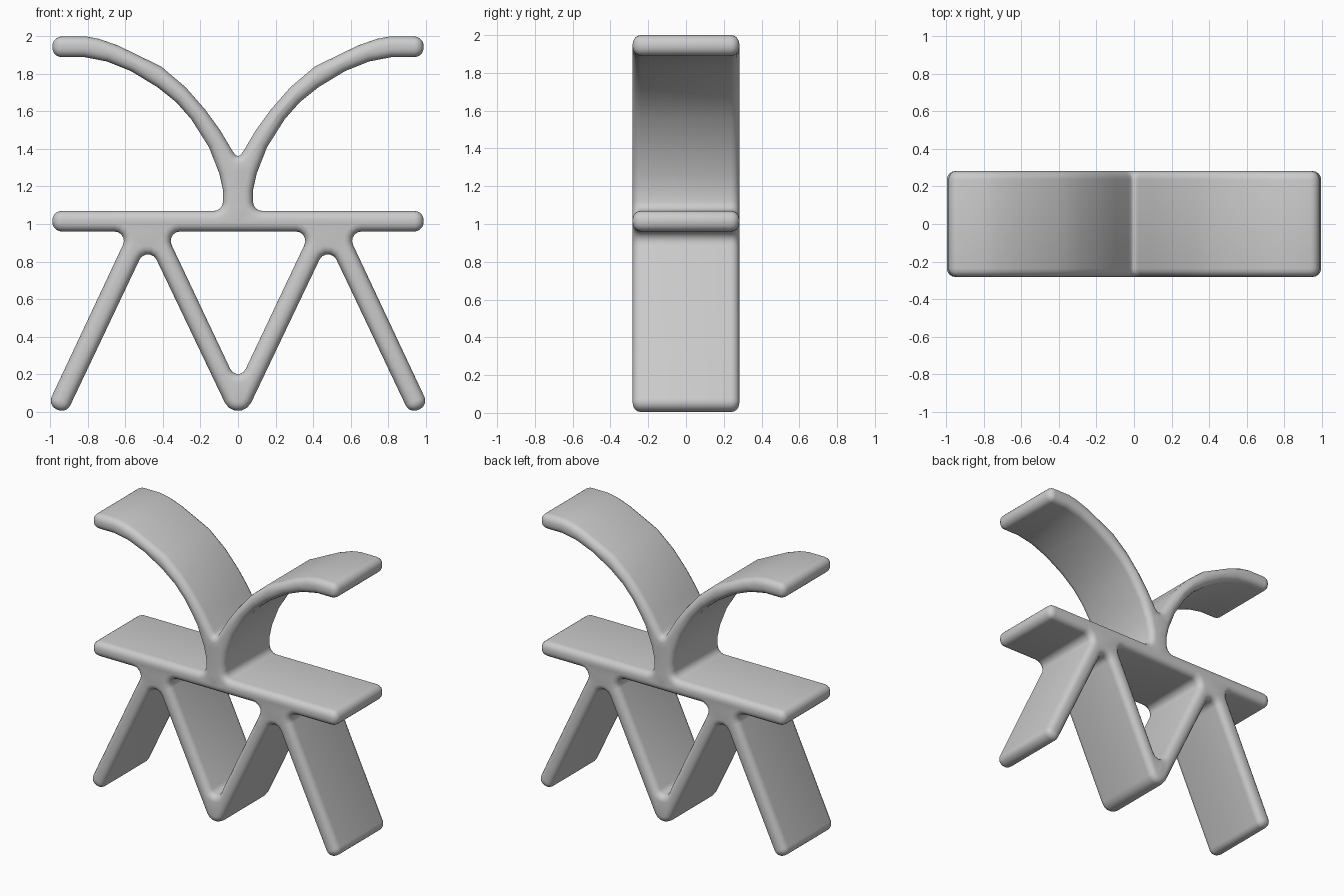
import bpy
import bmesh
from math import cos, sin, tan, pi
from mathutils import Vector

HALF_DEPTH = 0.282   # half the width of the bands, along y
ROUND = 0.045        # rounding of the long edges
EDGE_STEPS = 4
CORNER_STEPS = 5

cube = bpy.data.objects.get("Cube")
if cube:
    bpy.data.objects.remove(cube, do_unlink=True)


def mirrored(half):
    """Close a right-hand half outline whose first and last points lie on x = 0."""
    return half + [(-x, z, r) for x, z, r in reversed(half[1:-1])]


def filleted(corners):
    """Turn (x, z, radius) corners into a polygon with rounded corners."""
    points = []
    for i, (x, z, radius) in enumerate(corners):
        here = Vector((x, z))
        before = (Vector(corners[i - 1][:2]) - here).normalized()
        after = (Vector(corners[(i + 1) % len(corners)][:2]) - here).normalized()
        if radius == 0:
            points.append(here)
            continue
        half_angle = before.angle(after) / 2
        start = here + before * (radius / tan(half_angle))
        end = here + after * (radius / tan(half_angle))
        centre = here + (before + after).normalized() * (radius / sin(half_angle))
        sweep = pi - 2 * half_angle
        for step in range(CORNER_STEPS + 1):
            t = step / CORNER_STEPS
            a, b = sin((1 - t) * sweep) / sin(sweep), sin(t * sweep) / sin(sweep)
            points.append(centre + (start - centre) * a + (end - centre) * b)
    return points


def inset(points, amount):
    """Move every point to the left of the direction of travel."""
    moved = []
    for i, here in enumerate(points):
        d_in = (here - points[i - 1]).normalized()
        d_out = (points[(i + 1) % len(points)] - here).normalized()
        n_in, n_out = Vector((-d_in.y, d_in.x)), Vector((-d_out.y, d_out.x))
        moved.append(here + (n_in + n_out) * (amount / (1 + n_in.dot(n_out))))
    return moved


def rounded_slab(name, outlines, material):
    """Extrude the outlines along y with rounded rims and flat ends."""
    bm = bmesh.new()
    rim = [pi / 2 * k / EDGE_STEPS for k in range(EDGE_STEPS + 1)]
    front = [(ROUND * (1 - sin(a)), -HALF_DEPTH + ROUND * (1 - cos(a))) for a in rim]
    layers = front + [(amount, -y) for amount, y in reversed(front)]
    caps = ([], [])
    for outline in outlines:
        rings = [[bm.verts.new((p.x, y, p.y)) for p in inset(outline, amount)]
                 for amount, y in layers]
        count = len(outline)
        for low, high in zip(rings, rings[1:]):
            for i in range(count):
                j = (i + 1) % count
                bm.faces.new((low[i], low[j], high[j], high[i]))
        for cap, ring in zip(caps, (rings[0], rings[-1])):
            cap += [bm.edges.get((ring[i - 1], ring[i])) for i in range(count)]
    for cap in caps:
        bmesh.ops.triangle_fill(bm, edges=cap, use_beauty=True)
    bmesh.ops.recalc_face_normals(bm, faces=bm.faces)
    mesh = bpy.data.meshes.new(name)
    bm.to_mesh(mesh)
    bm.free()
    mesh.materials.append(material)
    obj = bpy.data.objects.new(name, mesh)
    bpy.context.collection.objects.link(obj)
    bpy.ops.object.select_all(action='DESELECT')
    obj.select_set(True)
    bpy.context.view_layer.objects.active = obj
    bpy.ops.object.shade_smooth_by_angle(angle=pi / 7)
    return obj


grey = bpy.data.materials.new("light_grey")
grey.use_nodes = True
colour = (0.6, 0.6, 0.6, 1)
grey.diffuse_color = colour
grey.node_tree.nodes["Principled BSDF"].inputs["Base Color"].default_value = colour

# Legs: inner V, then the splayed outer leg up to the seat
legs = [(0, -0.10, 0.078), (0.48, 0.905, 0.05), (0.916, -0.013, 0.05),
        (1.015, 0.034, 0.05), (0.58, 0.96, 0.05)]
# Flat seat with rounded tips, meeting the short post
seat = [(0.99, 0.96, 0.05), (0.99, 1.07, 0.05), (0.08, 1.07, 0.05)]
# Curved arm: underside outwards, tip, then the upper side back to the fork
arm_under = [(0.08, 1.18, 0), (0.1, 1.27, 0), (0.155, 1.41, 0), (0.25, 1.56, 0),
             (0.33, 1.65, 0), (0.43, 1.73, 0), (0.57, 1.815, 0), (0.7, 1.867, 0),
             (0.82, 1.89, 0)]
arm_tip = [(0.99, 1.89, 0.05), (0.99, 2.0, 0.05)]
arm_upper = [(0.81, 2.0, 0), (0.74, 1.987, 0), (0.64, 1.952, 0), (0.41, 1.84, 0),
             (0.28, 1.73, 0), (0.175, 1.61, 0), (0.095, 1.5, 0), (0.03, 1.39, 0)]
fork = [(0, 1.35, 0.02)]
outer = filleted(mirrored(legs + seat + arm_under + arm_tip + arm_upper + fork))

# Opening between the inner legs and the seat, run the other way round
gap = [(0, 0.14, 0.045), (0.388, 0.96, 0.05), (0, 0.96, 0)]
opening = filleted(mirrored(gap))[::-1]

rounded_slab("bench_frame", [outer, opening], grey)
